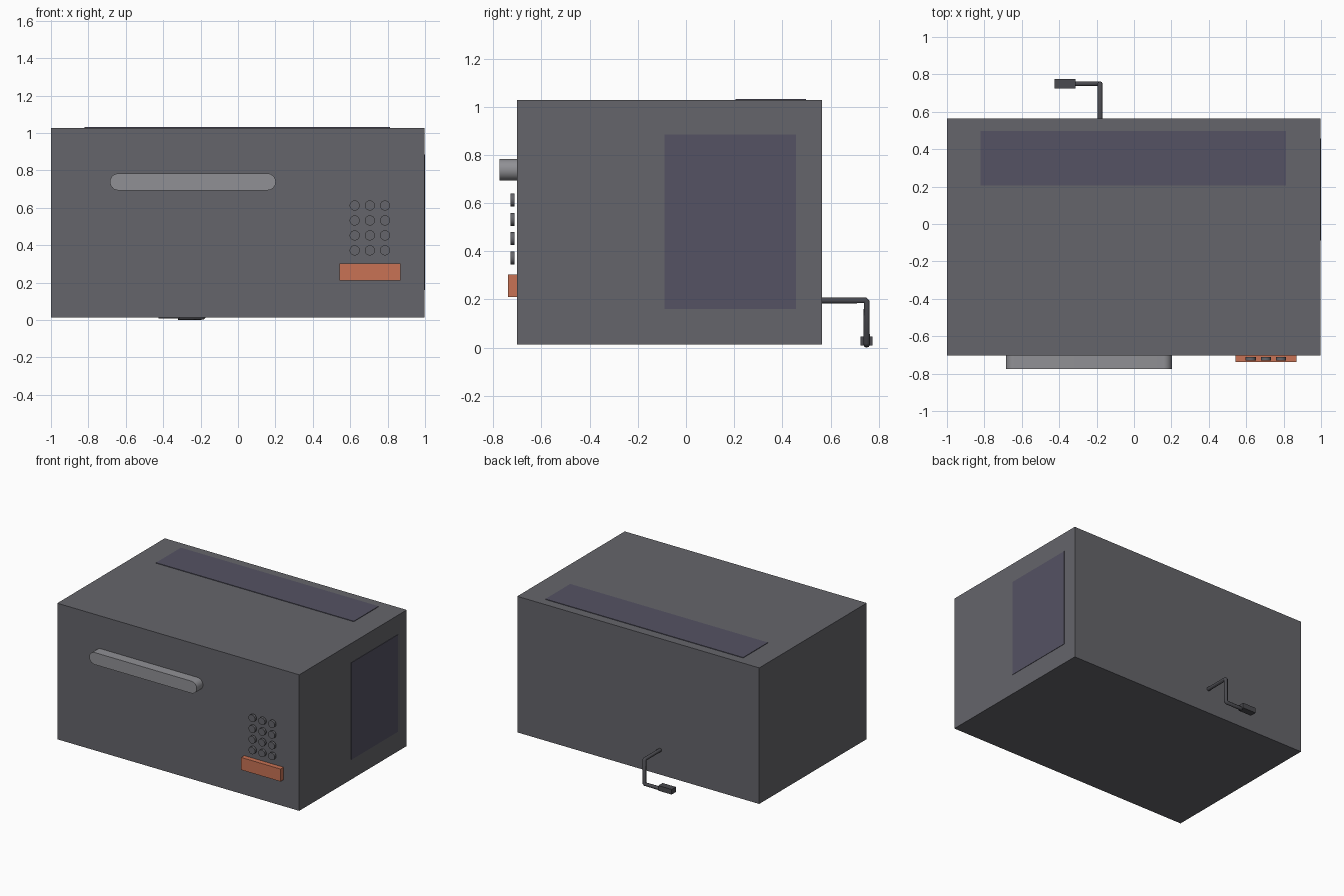
import bpy, bmesh, math

if "Cube" in bpy.data.objects:
    bpy.data.objects.remove(bpy.data.objects["Cube"])


def material(name, r, g, b):
    m = bpy.data.materials.new(name)
    m.diffuse_color = (r, g, b, 1)
    m.use_nodes = True
    m.node_tree.nodes["Principled BSDF"].inputs["Base Color"].default_value = m.diffuse_color
    return m


CASE = material("case_grey", 0.13, 0.13, 0.145)
LIGHT = material("handle_grey", 0.28, 0.28, 0.30)
VENT = material("vent_blue_grey", 0.09, 0.085, 0.125)
DARK = material("cord_dark", 0.07, 0.07, 0.08)
ORANGE = material("start_orange", 0.58, 0.17, 0.09)


def add_object(name, bm, mat):
    bmesh.ops.recalc_face_normals(bm, faces=bm.faces)
    mesh = bpy.data.meshes.new(name)
    bm.to_mesh(mesh)
    bm.free()
    mesh.materials.append(mat)
    ob = bpy.data.objects.new(name, mesh)
    bpy.context.collection.objects.link(ob)
    return ob


def smooth(ob):
    bpy.ops.object.select_all(action='DESELECT')
    ob.select_set(True)
    bpy.context.view_layer.objects.active = ob
    bpy.ops.object.shade_smooth_by_angle(angle=math.radians(35))


def box(name, x, y, z, mat):
    """Box from (min, max) pairs."""
    bm = bmesh.new()
    bmesh.ops.create_cube(bm, size=1)
    for v in bm.verts:
        v.co = [lo + (c + 0.5) * (hi - lo) for c, (lo, hi) in zip(v.co, (x, y, z))]
    return add_object(name, bm, mat)


def pill(name, x, z, r, y, mat, n=16):
    """Extrude a stadium outline in y; equal x ends give a plain disc."""
    pts = []
    for cx, start in ((x[1], -90), (x[0], 90)):
        for i in range(n + 1):
            a = math.radians(start + 180 * i / n)
            pts.append((cx + r * math.cos(a), y[0], z + r * math.sin(a)))
    bm = bmesh.new()
    bm.faces.new([bm.verts.new(p) for p in pts])
    bmesh.ops.remove_doubles(bm, verts=bm.verts, dist=1e-5)
    ext = bmesh.ops.extrude_face_region(bm, geom=bm.faces[:], use_keep_orig=True)
    moved = [g for g in ext["geom"] if isinstance(g, bmesh.types.BMVert)]
    bmesh.ops.translate(bm, verts=moved, vec=(0, y[1] - y[0], 0))
    ob = add_object(name, bm, mat)
    smooth(ob)
    return ob


FRONT, BACK = -0.702, 0.565

# Case, with the window plate flush behind its front skin
box("case", (-1, 0.997), (FRONT, BACK), (0.012, 1.027), CASE)
box("door_window", (-0.76, 0.29), (FRONT + 0.0002, FRONT + 0.01), (0.34, 0.67), VENT)

# Vent panels on the right side and the top
box("side_vent", (0.99, 1.0), (-0.089, 0.457), (0.16, 0.884), VENT)
box("top_vent", (-0.82, 0.812), (0.205, 0.498), (1.02, 1.031), VENT)

# Door handle
pill("door_handle", (-0.64, 0.157), 0.738, 0.045, (-0.775, FRONT), LIGHT)

# Keypad: three columns, four rows
for row in range(4):
    for col in range(3):
        cx = 0.624 + 0.081 * col
        pill(f"key_{row + 1}_{col + 1}", (cx, cx), 0.612 - 0.08 * row, 0.027,
             (-0.729, -0.711), CASE)

# Start button
box("start_button", (0.543, 0.868), (-0.738, FRONT), (0.21, 0.303), ORANGE)

# Power cord as a bevelled path, then the plug
path = [(-0.182, BACK - 0.01, 0.196), (-0.182, 0.744, 0.196),
        (-0.182, 0.75, 0.19), (-0.182, 0.75, 0.021),
        (-0.189, 0.75, 0.0135), (-0.32, 0.75, 0.0135)]
curve = bpy.data.curves.new("cord_path", 'CURVE')
curve.dimensions = '3D'
curve.bevel_depth = 0.0135
curve.bevel_resolution = 3
curve.use_fill_caps = True
spline = curve.splines.new('POLY')
spline.points.add(len(path) - 1)
for p, co in zip(spline.points, path):
    p.co = (*co, 1)
curve.materials.append(DARK)
cord = bpy.data.objects.new("power_cord", curve)
bpy.context.collection.objects.link(cord)
box("plug", (-0.424, -0.314), (0.725, 0.775), (0.008, 0.046), DARK)
